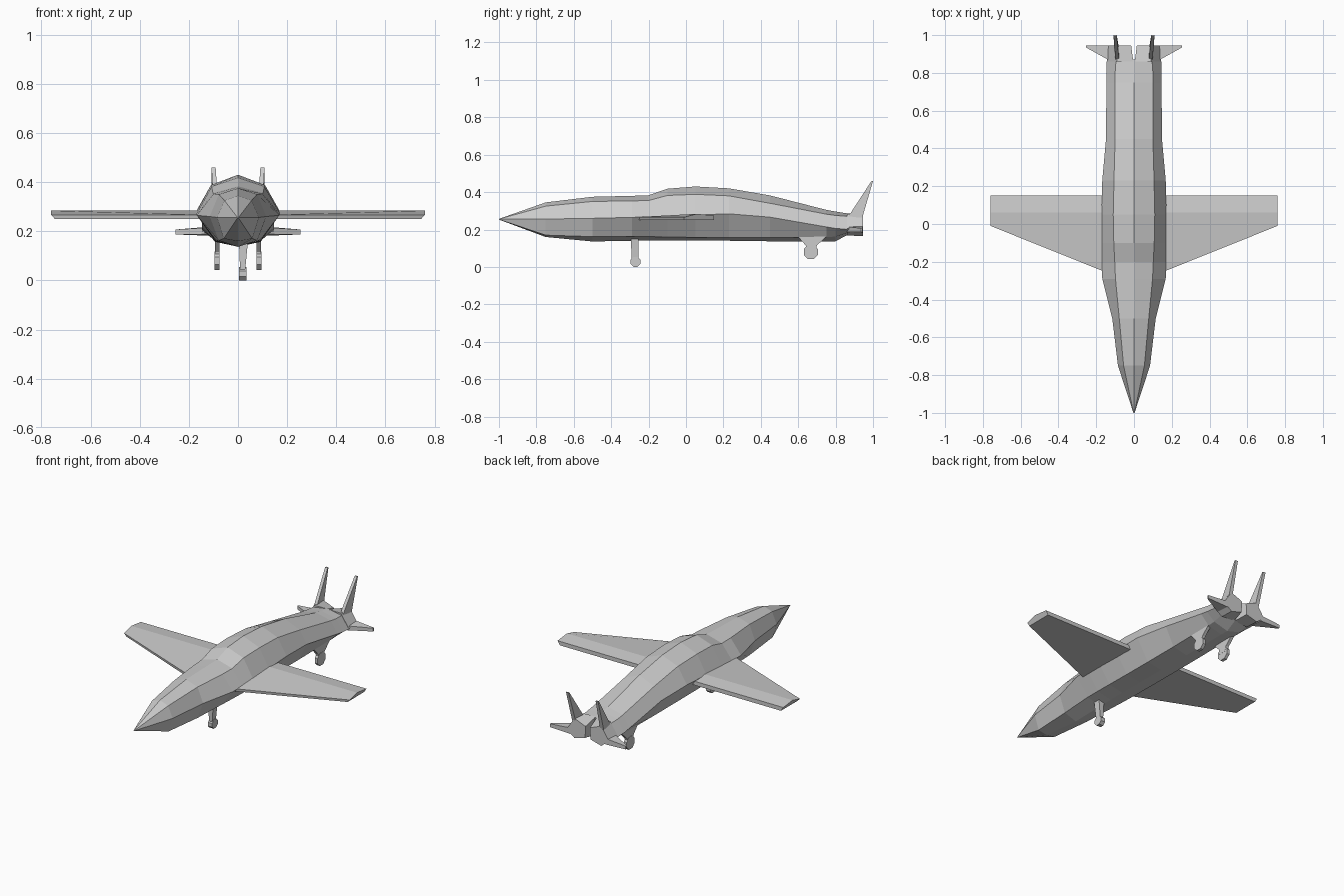
import bpy, math


def mesh_object(name, verts, faces, mirror=False):
    me = bpy.data.meshes.new(name)
    me.from_pydata(verts, [], faces)
    ob = bpy.data.objects.new(name, me)
    bpy.context.collection.objects.link(ob)
    bpy.context.view_layer.objects.active = ob
    ob.select_set(True)
    bpy.ops.object.mode_set(mode='EDIT')
    bpy.ops.mesh.select_all(action='SELECT')
    bpy.ops.mesh.normals_make_consistent(inside=False)
    bpy.ops.object.mode_set(mode='OBJECT')
    ob.select_set(False)
    if mirror:
        ob.modifiers.new("mirror", 'MIRROR').use_mirror_merge = False
    return ob


def loft(name, rings, mirror=False):
    """Skin equal-length closed rings and cap both ends."""
    n = len(rings[0])
    verts = [v for r in rings for v in r]
    faces = [(i * n + j, i * n + (j + 1) % n, (i + 1) * n + (j + 1) % n, (i + 1) * n + j)
             for i in range(len(rings) - 1) for j in range(n)]
    faces += [tuple(range(n)), tuple(range(len(verts) - n, len(verts)))]
    return mesh_object(name, verts, faces, mirror)


def plate(name, yz, x0, x1, mirror=False):
    return loft(name, [[(x, y, z) for y, z in yz] for x in (x0, x1)], mirror)


def wheel_outline(cy, cz, r, n=8):
    return [(cy + r * math.cos((k + .5) * math.tau / n),
             cz + r * math.sin((k + .5) * math.tau / n)) for k in range(n)]


# Fuselage stations: y, z of top/shoulder/side/chine/keel, half widths shoulder/side/chine
stations = [
    (-1.00, .257, .256, .255, .254, .253, .002, .003, .002),
    (-.75, .345, .325, .256, .170, .160, .055, .085, .058),
    (-.50, .375, .350, .260, .162, .136, .078, .115, .078),
    (-.29, .380, .353, .265, .164, .140, .098, .168, .090),
    (-.20, .383, .355, .268, .162, .140, .102, .170, .092),
    (-.10, .418, .382, .271, .160, .141, .107, .172, .093),
    (.05, .430, .388, .278, .158, .141, .110, .172, .093),
    (.23, .420, .380, .284, .157, .140, .106, .168, .093),
    (.45, .382, .340, .266, .157, .137, .100, .148, .093),
    (.75, .305, .282, .214, .160, .137, .100, .146, .093),
    (.80, .296, .275, .206, .162, .137, .100, .146, .093),
    (.87, .285, .270, .200, .185, .175, .095, .144, .090)]
rings = []
for y, zt, zs, zm, zl, zb, ws, wm, wl in stations:
    rings.append([(0, y, zt), (ws, y, zs), (wm, y, zm), (wl, y, zl),
                  (0, y, zb), (-wl, y, zl), (-wm, y, zm), (-ws, y, zs)])
loft("fuselage", rings)


# Main wings: tapered airfoil with a bevelled tip
def airfoil(x, le, te, inset=0):
    return [(x - inset, le, .250), (x, le, .266), (x, .06, .284),
            (x, te, .274), (x - inset, te, .250)]


loft("wing", [airfoil(.10, -.275, .15), airfoil(.76, -.01, .15, .015)], True)

# Split tail block, one half on each side of the notch
tail = [[(.004, .86, .285), (.09, .86, .283), (.144, .86, .205), (.09, .86, .168), (.004, .86, .175)],
        [(.015, .945, .255), (.09, .945, .285), (.144, .945, .205), (.09, .945, .165), (.018, .945, .185)]]
loft("tail_nozzle", tail, True)

# Tailplanes
loft("tailplane", [
    [(.12, .86, .188), (.12, .86, .215), (.12, .945, .218), (.12, .945, .182)],
    [(.255, .935, .187), (.255, .935, .207), (.255, .944, .207), (.255, .944, .187)]], True)

# Swept vertical fins
loft("vertical_fin", [
    [(.078, .865, .265), (.098, .865, .265), (.106, .943, .265), (.082, .943, .265)],
    [(.091, .992, .46), (.108, .992, .46), (.108, 1.0, .46), (.091, 1.0, .46)]], True)

# Nose gear, slightly off centre
loft("nose_gear_strut", [
    [(x0, y0, z), (x1, y0, z), (x1, y1, z), (x0, y1, z)]
    for x0, x1, y0, y1, z in [(.004, .040, -.295, -.253, .155),
                              (.009, .028, -.290, -.255, .03)]])
plate("nose_wheel", wheel_outline(-.27, .027, .029), .005, .034)

# Main gear: flared struts and wheels
plate("main_gear_strut", [(.59, .172), (.76, .172), (.70, .115), (.69, .085), (.645, .085), (.64, .115)],
      .075, .094, True)
plate("main_wheel", wheel_outline(.668, .08, .041), .076, .095, True)
